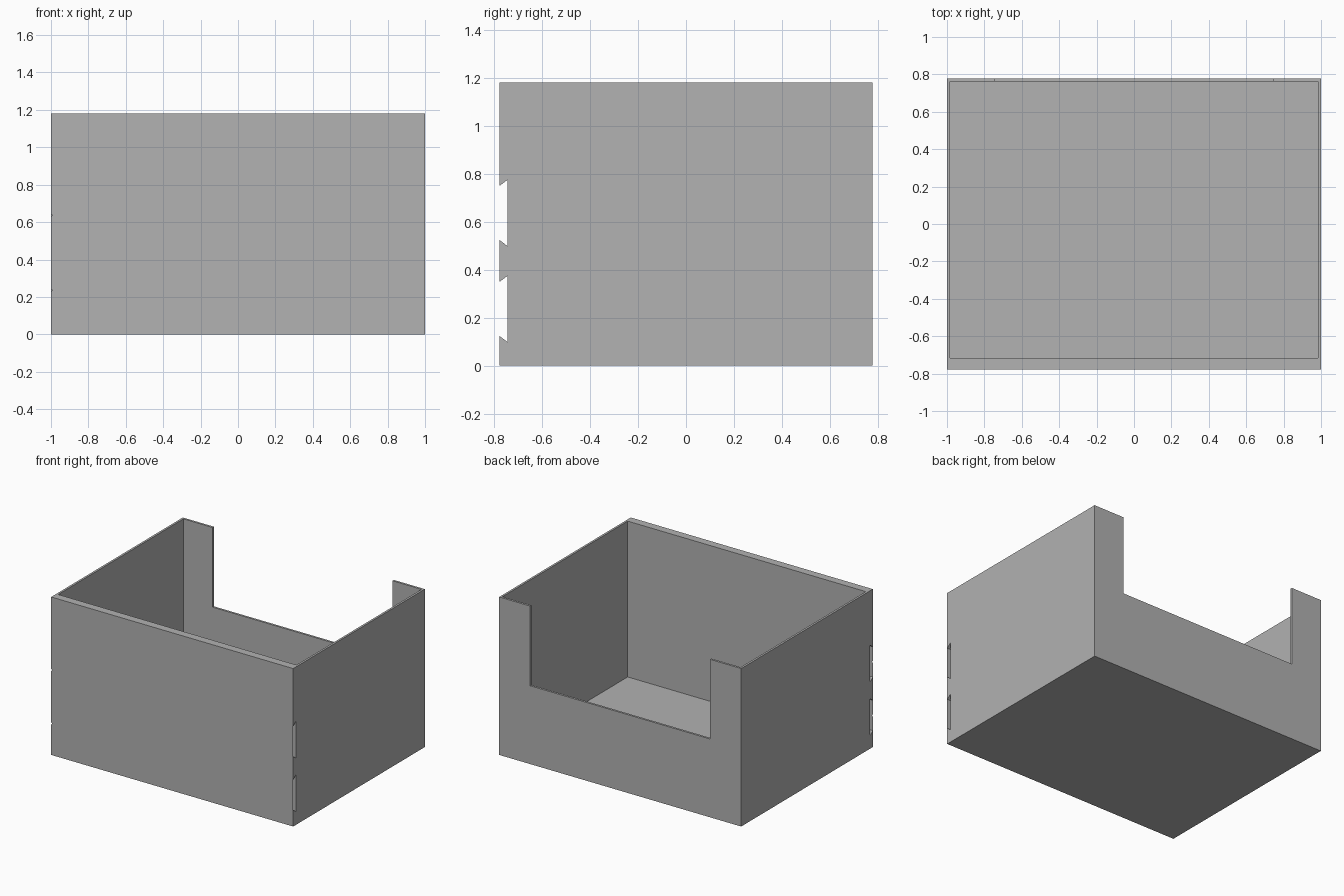
import bpy
import bmesh

cube = bpy.data.objects.get("Cube")
if cube:
    bpy.data.objects.remove(cube, do_unlink=True)

HX, HY, HEIGHT = 1.0, 0.777, 1.18   # half width, half depth, height
WALL, FRONT_WALL = 0.016, 0.06      # thin walls and floor, thick front
SLOT_DEPTH = 0.033
SLOT_BOTTOMS = (0.123, 0.523)
SLOT_HEIGHT, FLARE = 0.226, 0.025

grey = bpy.data.materials.new("plain grey")
grey.use_nodes = True
colour = (0.445, 0.445, 0.445, 1)
grey.diffuse_color = colour
grey.node_tree.nodes["Principled BSDF"].inputs["Base Color"].default_value = colour


def finish(name, bm):
    mesh = bpy.data.meshes.new(name)
    bm.to_mesh(mesh)
    bm.free()
    mesh.materials.append(grey)
    obj = bpy.data.objects.new(name, mesh)
    bpy.context.collection.objects.link(obj)
    return obj


def prism(name, profile, x0, x1):
    """Extrude a (y, z) profile along x."""
    bm = bmesh.new()
    face = bm.faces.new([bm.verts.new((x0, y, z)) for y, z in profile])
    ext = bmesh.ops.extrude_face_region(bm, geom=[face])
    moved = [v for v in ext["geom"] if isinstance(v, bmesh.types.BMVert)]
    bmesh.ops.translate(bm, verts=moved, vec=(x1 - x0, 0, 0))
    bmesh.ops.recalc_face_normals(bm, faces=bm.faces)
    return finish(name, bm)


def box(name, x, y, z):
    return prism(name, [(y[0], z[0]), (y[1], z[0]), (y[1], z[1]), (y[0], z[1])], *x)


# Open box body with its cutters
body = box("box_body", (-HX, HX), (-HY, HY), (0, HEIGHT))
cutters = [
    box("cavity_cutter", (-HX + WALL, HX - WALL),
        (-HY + FRONT_WALL, HY - WALL), (WALL, HEIGHT + 0.2)),
    box("back_opening_cutter", (-0.744, 0.744), (HY - 0.1, HY + 0.1), (0.585, HEIGHT + 0.1)),
]

# Dovetail slots running across the front wall
for z in SLOT_BOTTOMS:
    top, deep = z + SLOT_HEIGHT, -HY + SLOT_DEPTH
    profile = [(-HY - 0.1, z), (-HY, z), (deep, z - FLARE),
               (deep, top + FLARE), (-HY, top), (-HY - 0.1, top)]
    cutters.append(prism("dovetail_cutter", profile, -HX - 0.1, HX + 0.1))

for cutter in cutters:
    mod = body.modifiers.new(cutter.name, 'BOOLEAN')
    mod.operation = 'DIFFERENCE'
    mod.solver = 'EXACT'
    mod.object = cutter

# Bake the cuts and drop the cutters
bpy.context.view_layer.update()
result = bpy.data.meshes.new_from_object(
    body.evaluated_get(bpy.context.evaluated_depsgraph_get()))
body.modifiers.clear()
body.data = result
for cutter in cutters:
    bpy.data.objects.remove(cutter, do_unlink=True)

# Paper-thin front skin over each slot, nicked at its right end
for label, z in zip(("lower", "upper"), SLOT_BOTTOMS):
    top, mid, nick = z + SLOT_HEIGHT, z + SLOT_HEIGHT / 2, 0.008
    outline = [(-HX, z), (HX, z), (HX, top), (-HX, top),
               (-HX, mid + nick), (-HX + nick, mid), (-HX, mid - nick)]
    bm = bmesh.new()
    bm.faces.new([bm.verts.new((x, -HY, h)) for x, h in outline])
    finish(label + "_front_skin", bm)
